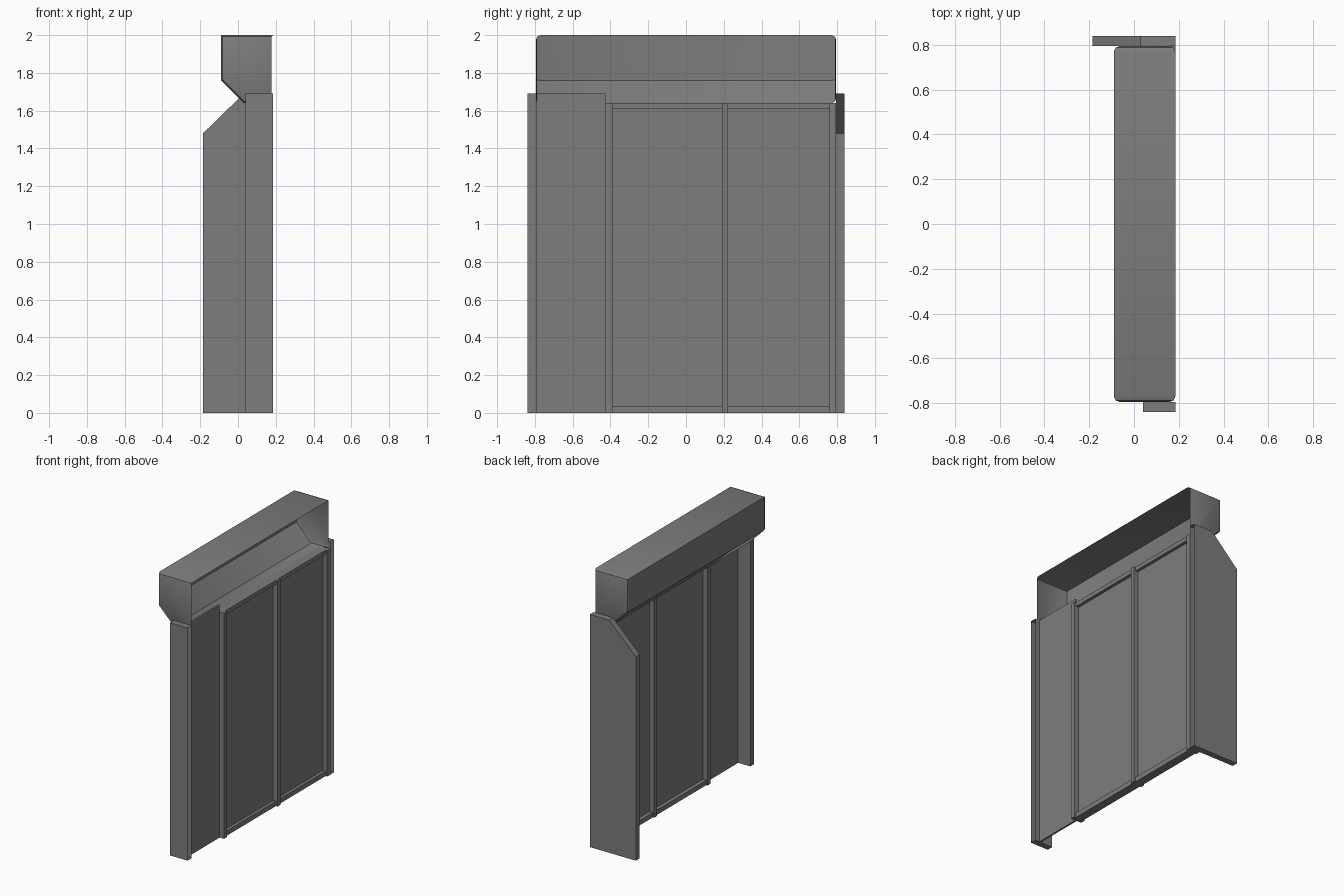
import bpy, bmesh, math

if "Cube" in bpy.data.objects:
    bpy.data.objects.remove(bpy.data.objects["Cube"])

grey = bpy.data.materials.new("mid grey")
grey.use_nodes = True
colour = (0.205, 0.205, 0.205, 1)
grey.diffuse_color = colour
grey.node_tree.nodes["Principled BSDF"].inputs["Base Color"].default_value = colour

FRONT = 0.185   # wall side of every part
TOP = 1.64      # height of the door frame


def finish(name, bm):
    mesh = bpy.data.meshes.new(name)
    bm.to_mesh(mesh)
    bm.free()
    mesh.materials.append(grey)
    obj = bpy.data.objects.new(name, mesh)
    bpy.context.collection.objects.link(obj)
    return obj


def prism(profile, y0, y1):
    """Extrude an x-z outline along y."""
    bm = bmesh.new()
    base = bm.faces.new([bm.verts.new((x, y0, z)) for x, z in profile])
    new = bmesh.ops.extrude_face_region(bm, geom=[base])["geom"]
    verts = [v for v in new if isinstance(v, bmesh.types.BMVert)]
    bmesh.ops.translate(bm, vec=(0, y1 - y0, 0), verts=verts)
    bmesh.ops.recalc_face_normals(bm, faces=bm.faces)
    return bm


def open_faces(bm, rule):
    """Remove the faces that match a rule, leaving a shell."""
    bm.normal_update()
    faces = [f for f in bm.faces if rule(f)]
    bmesh.ops.delete(bm, geom=faces, context="FACES")


def box(name, x, y, z):
    outline = [(x[0], z[0]), (x[1], z[0]), (x[1], z[1]), (x[0], z[1])]
    return finish(name, prism(outline, *y))


def faces_wall(f):
    return f.normal.x > 0.9


# Header shell with rounded ends, open towards the wall
header = prism([(FRONT, 2), (-0.09, 2), (-0.09, 1.76), (0.03, TOP),
                (0.14, TOP), (FRONT, TOP)], -0.795, 0.795)
ends = [e for e in header.edges if abs(e.verts[0].co.y - e.verts[1].co.y) < 0.01]
bmesh.ops.bevel(header, geom=ends, offset=0.025, segments=2, profile=0.5,
                affect="EDGES")
open_faces(header, lambda f: faces_wall(f) or (
    f.normal.z < -0.9 and f.calc_center_median().x > 0.14))
header_obj = finish("header", header)
bpy.context.view_layer.objects.active = header_obj
header_obj.select_set(True)
bpy.ops.object.shade_smooth_by_angle(angle=math.radians(35))

# Side uprights, open towards the wall
post = prism([(0.04, 0), (FRONT, 0), (FRONT, 1.69), (0.04, 1.69)], -0.84, -0.795)
open_faces(post, faces_wall)
finish("narrow_post", post)

side = prism([(-FRONT, 0), (FRONT, 0), (FRONT, 1.69), (0.03, 1.69),
              (-FRONT, 1.48)], 0.795, 0.84)
open_faces(side, faces_wall)
finish("side_panel", side)

# Thin sheets: fixed wall panel and the two door panes
SHEET = (0.137, 0.15)
box("fixed_panel", SHEET, (-0.795, -0.425), (0, 1.69))
panes = {"near": (-0.39, 0.19), "far": (0.222, 0.76)}
for name, span in panes.items():
    box(name + "_pane", SHEET, span, (0.035, 1.61))
    # Rails above and below each pane, slightly shallower than the stiles
    box(name + "_bottom_rail", (0.11, 0.172), span, (0, 0.035))
    box(name + "_top_rail", (0.11, 0.172), span, (1.61, TOP))

# Upright stiles of the door frame
for name, span in {"near": (-0.425, -0.39), "middle": (0.19, 0.222),
                   "far": (0.76, 0.795)}.items():
    box(name + "_stile", (0.1, FRONT), span, (0, TOP))
